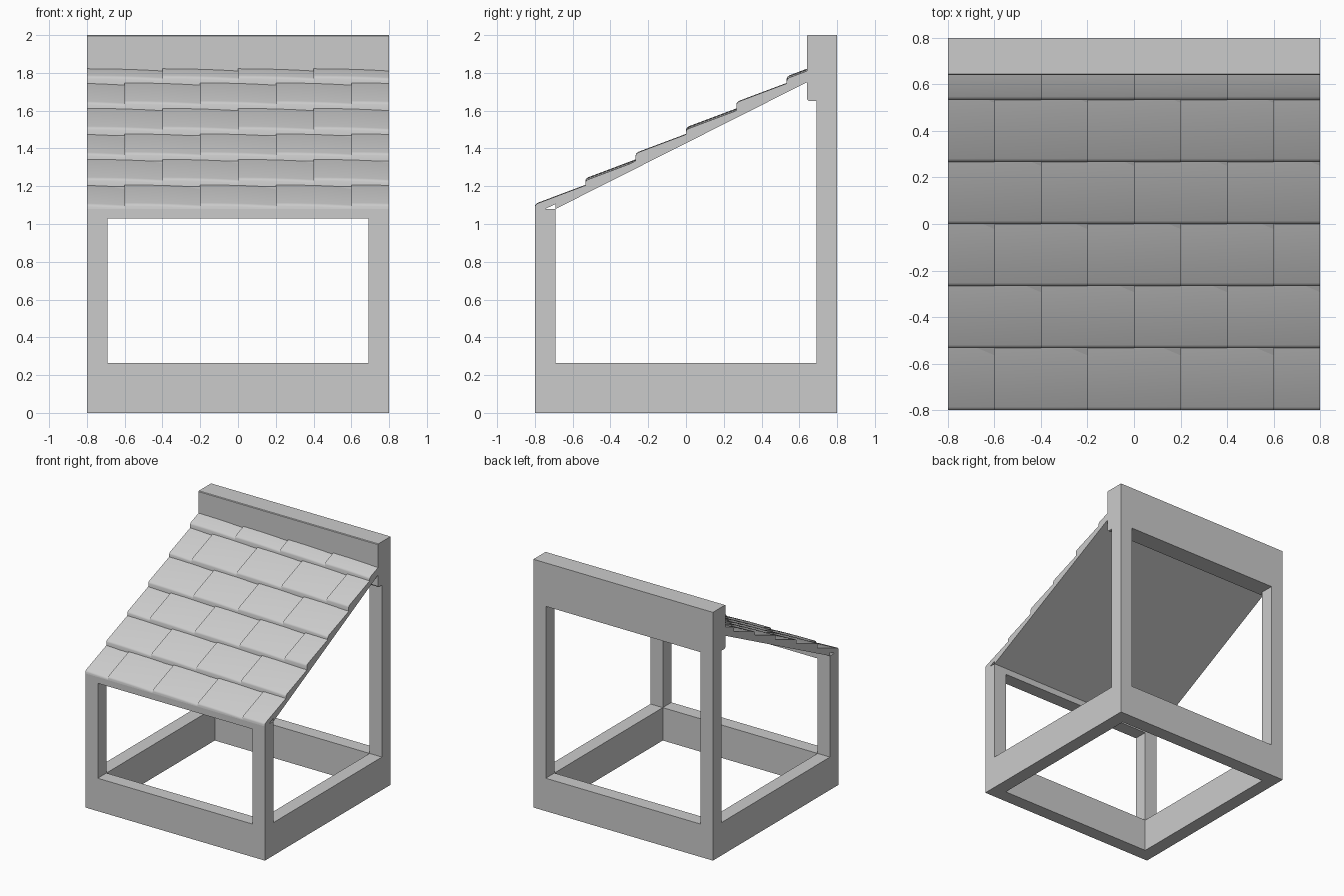
import bpy, bmesh

if "Cube" in bpy.data.objects:
    bpy.data.objects.remove(bpy.data.objects["Cube"])

W = 0.8      # half width
T = 0.11     # frame thickness
IN = W - T


def finish(name, bm, smooth=False):
    bmesh.ops.recalc_face_normals(bm, faces=bm.faces[:])
    me = bpy.data.meshes.new(name)
    bm.to_mesh(me)
    bm.free()
    ob = bpy.data.objects.new(name, me)
    bpy.context.collection.objects.link(ob)
    if smooth:
        bpy.ops.object.select_all(action='DESELECT')
        ob.select_set(True)
        bpy.context.view_layer.objects.active = ob
        bpy.ops.object.shade_smooth_by_angle(angle=0.6)
    return ob


def loft(bm, sections):
    """Join equal-length point loops into a capped solid."""
    rings = [[bm.verts.new(p) for p in s] for s in sections]
    n = len(rings[0])
    for a, b in zip(rings, rings[1:]):
        for i in range(n):
            j = (i + 1) % n
            bm.faces.new((a[i], a[j], b[j], b[i]))
    bm.faces.new(rings[0])
    bm.faces.new(rings[-1][::-1])


def extrude_x(name, profile, x0, x1):
    bm = bmesh.new()
    loft(bm, [[(x, y, z) for y, z in profile] for x in (x0, x1)])
    return finish(name, bm)


def box(name, x0, x1, y0, y1, z0, z1):
    return extrude_x(name, [(y0, z0), (y1, z0), (y1, z1), (y0, z1)], x0, x1)


# base: open square ring
bm = bmesh.new()
loops = []
for r, z in ((W, 0), (W, 0.265), (IN, 0.265), (IN, 0)):
    loops.append([bm.verts.new((sx * r, sy * r, z))
                  for sx, sy in ((-1, -1), (1, -1), (1, 1), (-1, 1))])
for k in range(4):
    a, b = loops[k], loops[(k + 1) % 4]
    for i in range(4):
        j = (i + 1) % 4
        bm.faces.new((a[i], a[j], b[j], b[i]))
finish("base_ring", bm)

# corner posts
for side, x0, x1 in (("left", -W, -IN), ("right", IN, W)):
    box("front_post_" + side, x0, x1, -W, -IN, 0.265, 1.03)
    box("back_post_" + side, x0, x1, IN, W, 0.265, 1.65)

# beams under the eave and along the ridge
box("front_beam", -W, W, -W, -IN, 1.03, 1.08)
ridge = [(0.65, 1.65), (W, 1.65), (W, 2.0), (0.645, 2.0), (0.64, 1.995), (0.64, 1.66)]
extrude_x("ridge_beam", ridge, -W, W)


# sloping roof board
def under(y):
    return 1.08 + 0.504 * (y + IN)


YB = 0.645
extrude_x("roof_board", [(-IN, under(-IN)), (YB, under(YB)),
                         (YB, under(YB) + 0.04), (-IN, under(-IN) + 0.04)], -W, W)

# staggered overlapping tiles, each dipping towards its right edge
PITCH, TILE, SEG = 1.6 / 6, 0.4, 6
bm = bmesh.new()
for row in range(6):
    y0 = -W + row * PITCH
    y1 = min(y0 + PITCH + 0.004, YB)
    zt = 1.107 + 0.135 * row
    start = -W if row % 2 else -W - TILE / 2
    for k in range(4 if row % 2 else 5):
        left = start + k * TILE
        xa, xb = max(left, -W), min(left + TILE, W)
        sections = []
        for s in range(SEG + 1):
            x = xa + (xb - xa) * s / SEG
            z = zt - 0.012 * ((x - left) / TILE) ** 2
            sections.append([(x, y, h) for y, h in (
                (y0, under(y0) + 0.03), (y0, z - 0.012), (y0 + 0.004, z - 0.003),
                (y0 + 0.014, z + 0.005), (y1, z + 0.375 * (y1 - y0)),
                (y1, under(y1) + 0.02))])
        loft(bm, sections)
finish("roof_tiles", bm, smooth=True)
